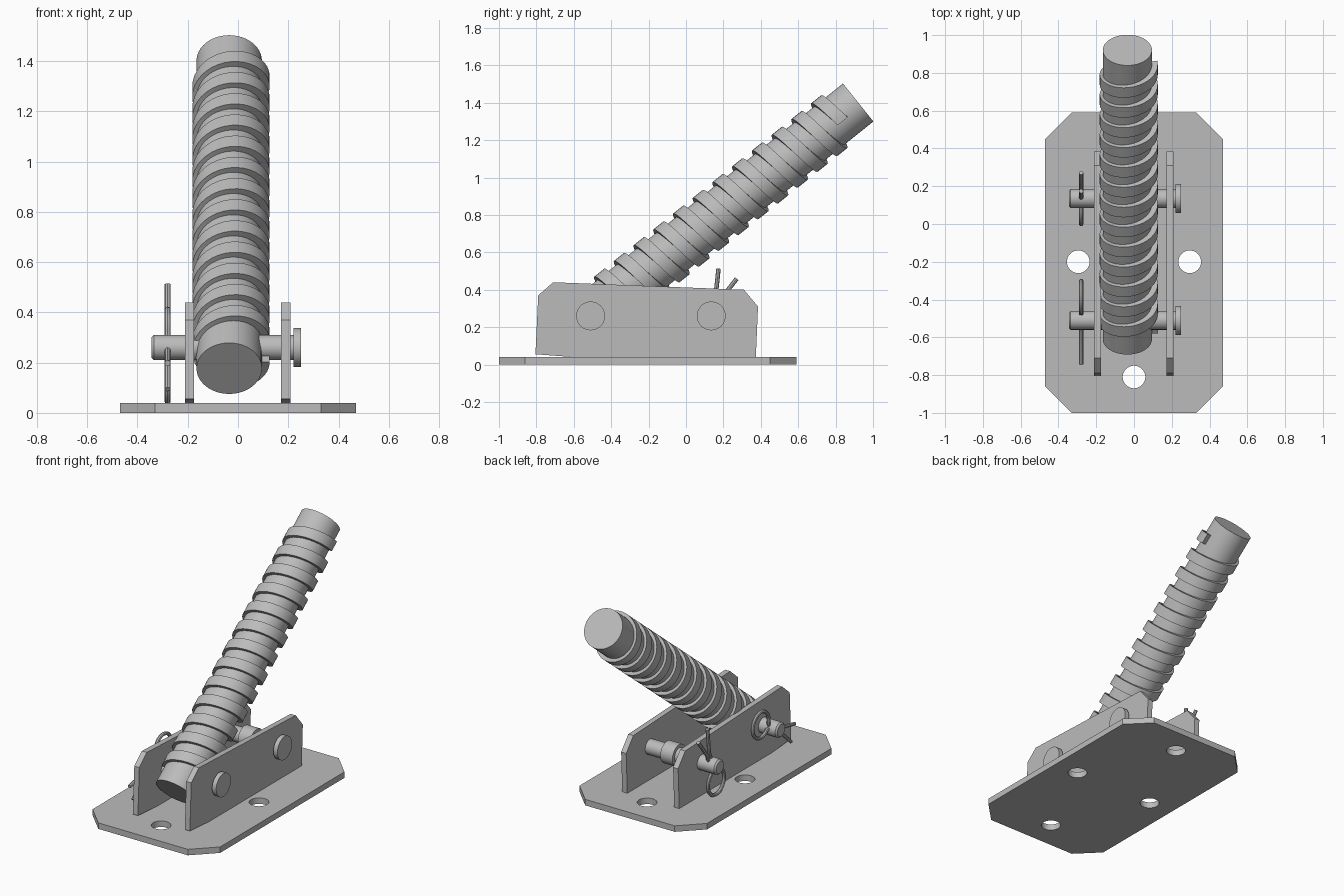
import bpy, bmesh, math
from mathutils import Matrix, Vector

cube = bpy.data.objects.get("Cube")
if cube:
    bpy.data.objects.remove(cube, do_unlink=True)

# single steel colour
steel = bpy.data.materials.new("grey_steel")
steel.use_nodes = True
COLOUR = (0.5, 0.5, 0.5, 1)
steel.diffuse_color = COLOUR
steel.node_tree.nodes["Principled BSDF"].inputs["Base Color"].default_value = COLOUR


def finish(obj, smooth=True):
    bpy.ops.object.select_all(action='DESELECT')
    obj.select_set(True)
    bpy.context.view_layer.objects.active = obj
    if obj.type == 'CURVE':
        bpy.ops.object.convert(target='MESH')
        obj = bpy.context.object
    obj.data.materials.clear()
    obj.data.materials.append(steel)
    if smooth:
        bpy.ops.object.shade_smooth_by_angle(angle=math.radians(35))
    return obj


def mesh_object(name, bm, matrix):
    bmesh.ops.recalc_face_normals(bm, faces=bm.faces)
    mesh = bpy.data.meshes.new(name)
    bm.to_mesh(mesh)
    bm.free()
    obj = bpy.data.objects.new(name, mesh)
    bpy.context.collection.objects.link(obj)
    obj.matrix_world = matrix
    return finish(obj)


def curve_object(name, dims, paths, cyclic):
    cu = bpy.data.curves.new(name, 'CURVE')
    cu.dimensions = dims
    for path in paths:
        sp = cu.splines.new('POLY')
        sp.points.add(len(path) - 1)
        for p, co in zip(sp.points, path):
            p.co = (*co, 0, 1) if len(co) == 2 else (*co, 1)
        sp.use_cyclic_u = cyclic
    obj = bpy.data.objects.new(name, cu)
    bpy.context.collection.objects.link(obj)
    return obj


def plate(name, outlines, thickness, matrix):
    """Flat plate; outlines after the first become holes."""
    obj = curve_object(name, '2D', outlines, True)
    obj.data.fill_mode = 'BOTH'
    obj.data.extrude = thickness / 2
    obj.matrix_world = matrix
    return finish(obj)


def turned(name, profile, matrix, n=40):
    """Solid of revolution about local z from (height, radius) pairs."""
    bm = bmesh.new()
    rings = [[bm.verts.new((r * math.cos(2 * math.pi * i / n),
                            r * math.sin(2 * math.pi * i / n), h))
              for i in range(n)] for h, r in profile]
    for a, b in zip(rings, rings[1:]):
        for i in range(n):
            j = (i + 1) % n
            bm.faces.new((a[i], a[j], b[j], b[i]))
    bm.faces.new(rings[0])
    bm.faces.new(rings[-1])
    return mesh_object(name, bm, matrix)


def thread(name, r_in, r_out, start, end, pitch, width, matrix, n=36):
    """Square right-hand helical rib."""
    bm = bmesh.new()
    steps = int((end - start - width) / pitch * n)
    prev = None
    for k in range(steps + 1):
        a, h = 2 * math.pi * k / n, start + pitch * k / n
        section = [bm.verts.new((r * math.cos(a), r * math.sin(a), h + dz))
                   for r, dz in ((r_in, 0), (r_out, 0), (r_out, width), (r_in, width))]
        if prev:
            for i in range(4):
                j = (i + 1) % 4
                bm.faces.new((prev[i], prev[j], section[j], section[i]))
        else:
            bm.faces.new(section)
        prev = section
    bm.faces.new(prev)
    return mesh_object(name, bm, matrix)


def circle(x, y, r, n=32):
    return [(x + r * math.cos(2 * math.pi * i / n), y + r * math.sin(2 * math.pi * i / n))
            for i in range(n)]


# base plate with clipped corners and four bolt holes
MID, HALF_X, HALF_Y, CUT = -0.205, 0.47, 0.795, 0.14
outline = []
for sx, sy in ((1, -1), (1, 1), (-1, 1), (-1, -1)):
    a = (sx * (HALF_X - CUT), MID + sy * HALF_Y)
    b = (sx * HALF_X, MID + sy * (HALF_Y - CUT))
    outline += [a, b] if sx * sy < 0 else [b, a]
holes = [circle(x, y, 0.06) for x, y in ((-0.295, -0.2), (0.295, -0.2), (0, -0.81), (0, 0.41))]
plate("base_plate", [outline] + holes, 0.04, Matrix.Translation((0, 0, 0.02)))

# upright side plates, profile in (y, z)
cheek = [(-0.805, 0.055), (-0.6, 0.04), (-0.58, 0.03), (0.373, 0.03),
         (0.385, 0.31), (0.31, 0.4), (-0.71, 0.44), (-0.79, 0.37)]
yz_to_world = Matrix(((0, 0, 1, 0), (1, 0, 0, 0), (0, 1, 0, 0), (0, 0, 0, 1)))
for name, x in (("left_side_plate", 0.19), ("right_side_plate", -0.193)):
    plate(name, [cheek], 0.037, Matrix.Translation((x, 0, 0)) @ yz_to_world)

# slanted rod with its helical rib
tilt = Matrix.Rotation(math.radians(-51.35), 4, 'X')
foot = Vector((-0.035, -0.61, 0.177))
turned("rod", [(0, 0.13), (1.96, 0.13)], Matrix.Translation(foot) @ tilt, 48)
thread("rod_thread", 0.115, 0.154, 0.04, 1.87, 0.135, 0.068,
       Matrix.Translation(foot + Vector((0.007, 0, 0))) @ tilt)

# headed cross pins with middle collar, and split pins through their ends
PIN = [(-0.345, 0.04), (-0.335, 0.05), (-0.045, 0.05), (-0.045, 0.072), (0.045, 0.072),
       (0.045, 0.05), (0.22, 0.05), (0.22, 0.077), (0.25, 0.077)]
along_x = Matrix.Rotation(math.radians(90), 4, 'Y')


def split_pin(name, y, z, direction):
    d = Vector(direction).normalized()
    side = Vector((d.y, -d.x))
    loop = [(-0.14 + 0.085 * math.cos(t), 0.085 * math.sin(t))
            for t in (math.radians(15 + 15 * i) for i in range(23))]
    path = [(0.235, 0.055), (0.09, 0.012), (-0.045, 0.012)] + loop
    path += [(-0.045, -0.012), (0.09, -0.012), (0.25, -0.055)]
    pts = [(-0.28, y + d.x * u + side.x * v, z + d.y * u + side.y * v) for u, v in path]
    obj = curve_object(name, '3D', [pts], False)
    obj.data.bevel_depth = 0.012
    obj.data.bevel_resolution = 2
    obj.data.use_fill_caps = True
    finish(obj)


for label, y, direction in (("front", -0.51, (-0.88, -0.47)), ("back", 0.135, (0.36, 0.93))):
    turned(label + "_cross_pin", PIN, Matrix.Translation((0, y, 0.26)) @ along_x)
    split_pin(label + "_split_pin", y, 0.26, direction)
